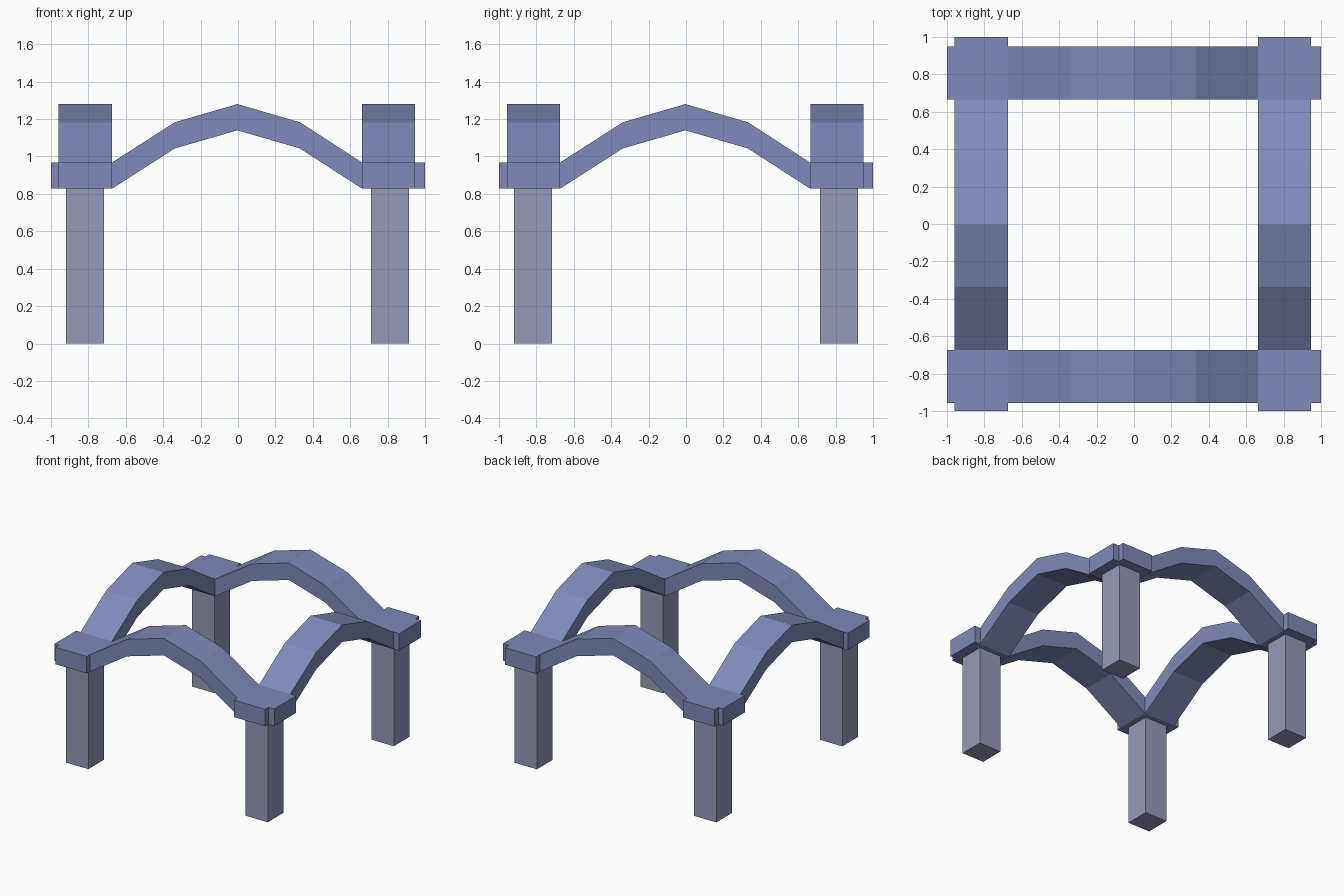
import bpy

if "Cube" in bpy.data.objects:
    bpy.data.objects.remove(bpy.data.objects["Cube"])


def material(name, rgb):
    m = bpy.data.materials.new(name)
    m.diffuse_color = (*rgb, 1)
    m.use_nodes = True
    m.node_tree.nodes["Principled BSDF"].inputs["Base Color"].default_value = m.diffuse_color
    return m


beam_mat = material("slate_blue", (0.22, 0.25, 0.48))
post_mat = material("pale_slate", (0.31, 0.32, 0.48))


def add_mesh(name, verts, faces, mat):
    me = bpy.data.meshes.new(name)
    me.from_pydata(verts, [], faces)
    me.materials.append(mat)
    ob = bpy.data.objects.new(name, me)
    bpy.context.collection.objects.link(ob)
    return ob


# Arched beams: (position along the beam, underside height)
PATH = [(-1, 0.828), (-0.673, 0.828), (-0.338, 1.043), (-0.003, 1.14),
        (0.331, 1.043), (0.663, 0.828), (1, 0.828)]
THICK = 0.14


def arched_beam(name, axis, lo, hi):
    verts = []
    for t, z in PATH:
        for s, h in ((lo, z), (hi, z), (hi, z + THICK), (lo, z + THICK)):
            verts.append((t, s, h) if axis == "x" else (s, t, h))
    n = len(PATH)
    faces = [(0, 1, 2, 3), tuple(4 * n - 1 - k for k in range(4))]
    for i in range(n - 1):
        for k in range(4):
            a, b = 4 * i + k, 4 * i + (k + 1) % 4
            faces.append((a, a + 4, b + 4, b))
    if axis == "y":
        faces = [f[::-1] for f in faces]
    # wind the faces outwards
    faces = [f[::-1] for f in faces]
    return add_mesh(name, verts, faces, beam_mat)


arched_beam("front_arch", "x", -0.957, -0.673)
arched_beam("back_arch", "x", 0.665, 0.95)
arched_beam("left_arch", "y", -0.96, -0.675)
arched_beam("right_arch", "y", 0.662, 0.947)

# Square corner posts
POST_TOP = 0.83
for xn, x in (("left", -0.818), ("right", 0.813)):
    for yn, y in (("front", -0.818), ("back", 0.818)):
        bpy.ops.mesh.primitive_cube_add(size=1, location=(x, y, POST_TOP / 2))
        post = bpy.context.object
        post.name = f"{yn}_{xn}_post"
        post.scale = (0.202, 0.202, POST_TOP)
        post.data.materials.append(post_mat)
